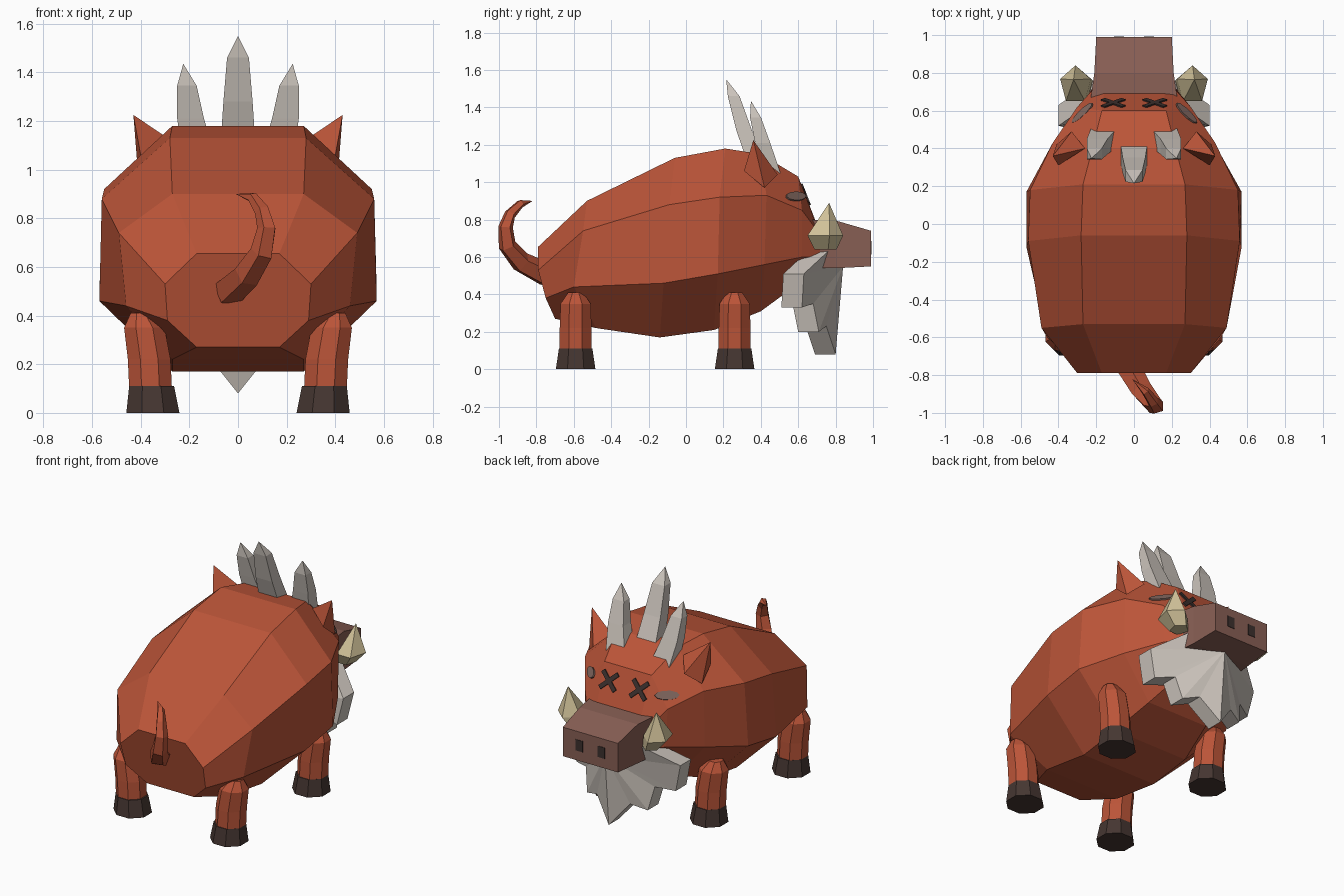
import bpy, bmesh
from math import sin, cos, pi
from mathutils import Vector
from mathutils.bvhtree import BVHTree

if "Cube" in bpy.data.objects:
    bpy.data.objects.remove(bpy.data.objects["Cube"])


def material(name, r, g, b):
    m = bpy.data.materials.new(name)
    m.use_nodes = True
    m.diffuse_color = (r, g, b, 1)
    bsdf = next(n for n in m.node_tree.nodes if n.type == 'BSDF_PRINCIPLED')
    bsdf.inputs["Base Color"].default_value = (r, g, b, 1)
    return m


hide = material("red hide", .5, .09, .04)
bone = material("pale bristle", .6, .55, .5)
ivory = material("ivory", .64, .54, .32)
pink = material("snout brown", .25, .115, .09)
horn = material("hoof brown", .06, .037, .031)
dark = material("dark marking", .045, .03, .027)
scar = material("grey patch", .21, .13, .11)


def finish(name, bm, mat):
    bmesh.ops.recalc_face_normals(bm, faces=bm.faces)
    me = bpy.data.meshes.new(name)
    bm.to_mesh(me)
    bm.free()
    me.materials.append(mat)
    ob = bpy.data.objects.new(name, me)
    bpy.context.collection.objects.link(ob)
    return ob


def loft(name, rings, mat):
    """Skin a list of rings; a ring of one point closes to a tip."""
    bm = bmesh.new()
    vs = [[bm.verts.new(p) for p in r] for r in rings]
    for a, b in zip(vs, vs[1:]):
        n = len(a)
        for i in range(n):
            j = (i + 1) % n
            if len(b) == 1:
                bm.faces.new((a[i], a[j], b[0]))
            else:
                bm.faces.new((a[i], a[j], b[j], b[i]))
    for r in (vs[0], vs[-1]):
        if len(r) > 2:
            bm.faces.new(r)
    return finish(name, bm, mat)


def ring(c, rx, ry, n, turn=0.0):
    return [Vector(c) + Vector((rx * cos(turn + 2 * pi * i / n), ry * sin(turn + 2 * pi * i / n), 0))
            for i in range(n)]


def flip(p, s):
    return Vector((p[0] * s, p[1], p[2]))


SIDES = ((1, "left"), (-1, "right"))

# Body: eight-sided rings, half of each given from the top edge to the bottom edge
half_rings = [
    [(.17, -.79, .655), (.30, -.79, .53), (.29, -.75, .38), (.17, -.70, .27)],
    [(.27, -.53, .90), (.49, -.55, .74), (.46, -.6, .44), (.27, -.48, .22)],
    [(.28, -.06, 1.13), (.56, -.09, .88), (.57, -.12, .46), (.27, -.14, .17)],
    [(.27, .21, 1.18), (.55, .18, .92), (.57, .17, .51), (.27, .15, .21)],
    [(.22, .40, 1.15), (.43, .43, .93), (.43, .42, .56), (.22, .40, .31)],
    [(.17, .60, 1.03), (.30, .62, .85), (.29, .62, .60), (.15, .55, .42)],
    [(.16, .69, .80), (.22, .71, .73), (.22, .72, .60), (.12, .68, .52)],
]
body = loft("body", [[Vector(p) for p in h] + [flip(p, -1) for p in reversed(h)]
                     for h in half_rings], hide)
tree = BVHTree.FromPolygons([v.co for v in body.data.vertices],
                            [p.vertices for p in body.data.polygons])


def plate(name, outline, centre, along, mat, normal=None, thick=.008):
    """Thin plate lying on the hide, its outline given in the surface plane."""
    spot, n, _, _ = tree.find_nearest(Vector(centre))
    if normal:
        spot, n = Vector(centre), Vector(normal)
    u = Vector(along)
    u = (u - n * u.dot(n)).normalized()
    v = n.cross(u)
    flat = [spot + u * a + v * b for a, b in outline]
    return loft(name, [[p - n * .001 for p in flat], [p + n * thick for p in flat]], mat)


# Legs and hooves
for s, side in SIDES:
    for y, end in ((.26, "front"), (-.59, "rear")):
        def level(x, z, r):
            return ring((s * x, y, z), r, r * .97, 8, pi / 8)
        loft(f"{end}_{side}_hoof", [level(.35, 0, .118), level(.355, .11, .1)], horn)
        loft(f"{end}_{side}_leg", [level(.36, .11, .095), level(.365, .22, .095),
                                   level(.385, .35, .09), level(.4, .41, .045)], hide)

# Snout and nostrils
loft("snout", [
    [(-.23, .66, .8), (.23, .66, .8), (.22, .7, .54), (-.22, .7, .54)],
    [(-.21, .80, .795), (.21, .80, .795), (.21, .8, .54), (-.21, .8, .54)],
    [(-.2, .99, .74), (.2, .99, .74), (.2, .99, .55), (-.2, .99, .55)]], pink)
slot = [(-.026, -.036), (.026, -.036), (.026, .036), (-.026, .036)]
for s, side in SIDES:
    plate(f"{side}_nostril", slot, (s * .08, .99, .65), (1, 0, 0), dark, (0, 1, 0), .003)

# Tusks
for s, side in SIDES:
    loft(f"{side}_tusk", [
        ring((s * .27, .74, .64), .055, .065, 5, pi / 2),
        ring((s * .31, .735, .715), .085, .105, 5, pi / 2),
        [(s * .32, .765, .89)]], ivory)

# Ears
ear_base = [(.26, .40, 1.11), (.33, .49, 1.04), (.41, .42, .97), (.40, .31, 1.06)]
for s, side in SIDES:
    loft(f"{side}_ear", [[flip(p, s) for p in ear_base], [(s * .43, .36, 1.225)]], hide)


# Bristle crest
def bristle(name, path, widths, depth):
    rings = [ring(c, w * 1.414, depth * w / widths[0] * 1.414, 4, pi / 4)
             for c, w in zip(path, widths)]
    loft(name, rings + [[path[-1]]], bone)


bristle("middle_bristle", [(0, .38, 1.1), (0, .31, 1.28), (0, .255, 1.46), (0, .215, 1.55)],
        (.072, .06, .045), .05)
for s, side in SIDES:
    path = [(.16, .455, 1.05), (.195, .41, 1.21), (.21, .372, 1.345), (.225, .347, 1.435)]
    bristle(f"{side}_bristle", [flip(p, s) for p in path], (.068, .055, .04), .05)

# Beard: jagged outline, front and back skins each fanned to a middle point
jag = [(.2, .77, .64), (.40, .63, .51), (.36, .62, .33), (.25, .68, .35),
       (.22, .71, .20), (.12, .75, .23)]
front = [Vector(p) for p in jag] + [Vector((0, .80, .08))] + [flip(p, -1) for p in reversed(jag)]
bm = bmesh.new()
outer = [bm.verts.new(p) for p in front]
inner = [bm.verts.new(p + Vector((0, -.11, 0))) for p in front]
hub_front = bm.verts.new((0, .84, .55))
hub_back = bm.verts.new((0, .58, .42))
count = len(front)
for i in range(count):
    j = (i + 1) % count
    bm.faces.new((outer[i], outer[j], hub_front))
    bm.faces.new((inner[j], inner[i], hub_back))
    bm.faces.new((outer[j], outer[i], inner[i], inner[j]))
finish("beard", bm, bone)

# Tail: five-sided tube along a curl
curl = [Vector(p) for p in ((-.04, -.74, .50), (.04, -.88, .57), (.1, -.955, .66),
                            (.12, -.965, .76), (.1, -.94, .83), (.06, -.885, .885))]
tip = Vector((-.01, -.82, .90))
rings = []
for i, p in enumerate(curl):
    ahead = curl[i + 1] if i + 1 < len(curl) else tip
    t = (ahead - curl[max(i - 1, 0)]).normalized()
    u = t.cross(Vector((1, .3, 0))).normalized()
    v = t.cross(u)
    r = .068 - .009 * i
    rings.append([p + (u * cos(a) + v * sin(a)) * r for a in (2 * pi * k / 5 for k in range(5))])
loft("tail", rings + [[tip]], hide)

# Crossed eyes and cheek patches
bar = [(-.075, -.014), (.075, -.014), (.075, .014), (-.075, .014)]
oval = [(.075 * cos(k * pi / 5), .028 * sin(k * pi / 5)) for k in range(10)]
for s, side in SIDES:
    for k, slant in enumerate((.9, -.9)):
        plate(f"{side}_eye_bar_{k + 1}", bar, (s * .11, .655, .94), (1, -.38 * slant, slant), dark)
    plate(f"{side}_cheek_patch", oval, (s * .285, .595, .93), (s * -.11, .09, 0), scar, thick=.009)
